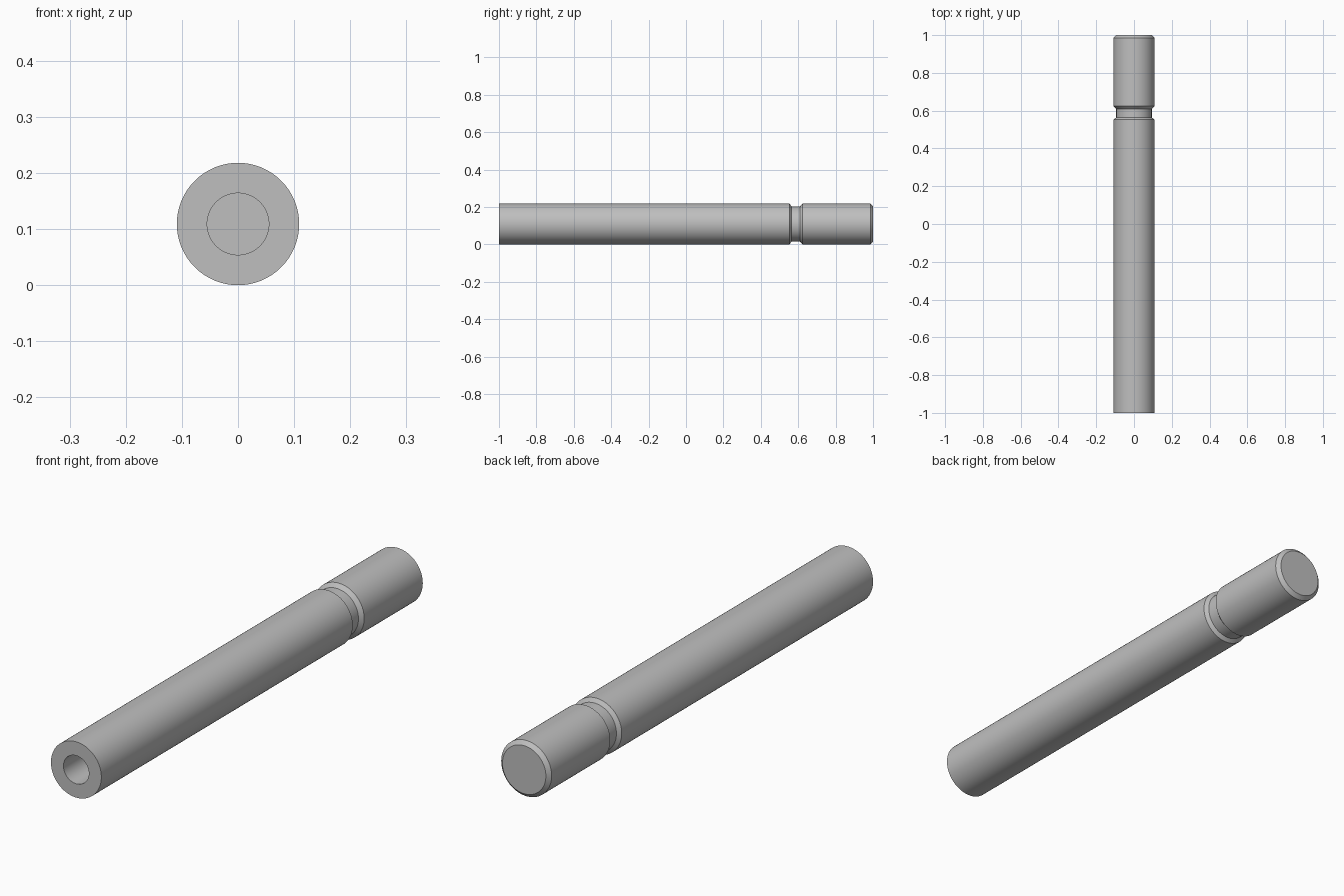
import bpy
import bmesh
import math
from mathutils import Matrix, Vector

SEGMENTS = 96
RADIUS = 0.109

cube = bpy.data.objects.get("Cube")
if cube:
    bpy.data.objects.remove(cube, do_unlink=True)

# Plain steel
steel = bpy.data.materials.new("steel_grey")
steel.use_nodes = True
color = (0.52, 0.52, 0.52, 1)
steel.diffuse_color = color
steel.node_tree.nodes["Principled BSDF"].inputs["Base Color"].default_value = color


def lathe(name, profile, material):
    """Spin a (radius, y) profile around the shaft's lengthwise axis."""
    bm = bmesh.new()
    points = [bm.verts.new((r, y, 0)) for r, y in profile]
    edges = [bm.edges.new(pair) for pair in zip(points, points[1:])]
    bmesh.ops.spin(bm, geom=points + edges, cent=(0, 0, 0), axis=(0, 1, 0),
                   angle=math.tau, steps=SEGMENTS, use_merge=False)
    bmesh.ops.remove_doubles(bm, verts=bm.verts, dist=0.0001)
    bmesh.ops.recalc_face_normals(bm, faces=bm.faces)
    bm.transform(Matrix.Translation(Vector((0, 0, RADIUS))))
    mesh = bpy.data.meshes.new(name)
    bm.to_mesh(mesh)
    bm.free()
    mesh.materials.append(material)
    obj = bpy.data.objects.new(name, mesh)
    bpy.context.collection.objects.link(obj)
    bpy.ops.object.select_all(action="DESELECT")
    obj.select_set(True)
    bpy.context.view_layer.objects.active = obj
    bpy.ops.object.shade_smooth_by_angle(angle=math.radians(30))
    return obj


BORE, NECK, TIP = 0.055, 0.094, 0.094

shaft_profile = [
    # Blind bore in the front end
    (0, -0.65), (BORE, -0.65), (BORE, -1),
    # Long body with a chamfer into the groove
    (RADIUS, -1), (RADIUS, 0.553), (NECK, 0.564),
    # Groove neck and the chamfered head
    (NECK, 0.61), (RADIUS, 0.624), (RADIUS, 0.986), (TIP, 1), (0, 1),
]
lathe("grooved_shaft", shaft_profile, steel)
